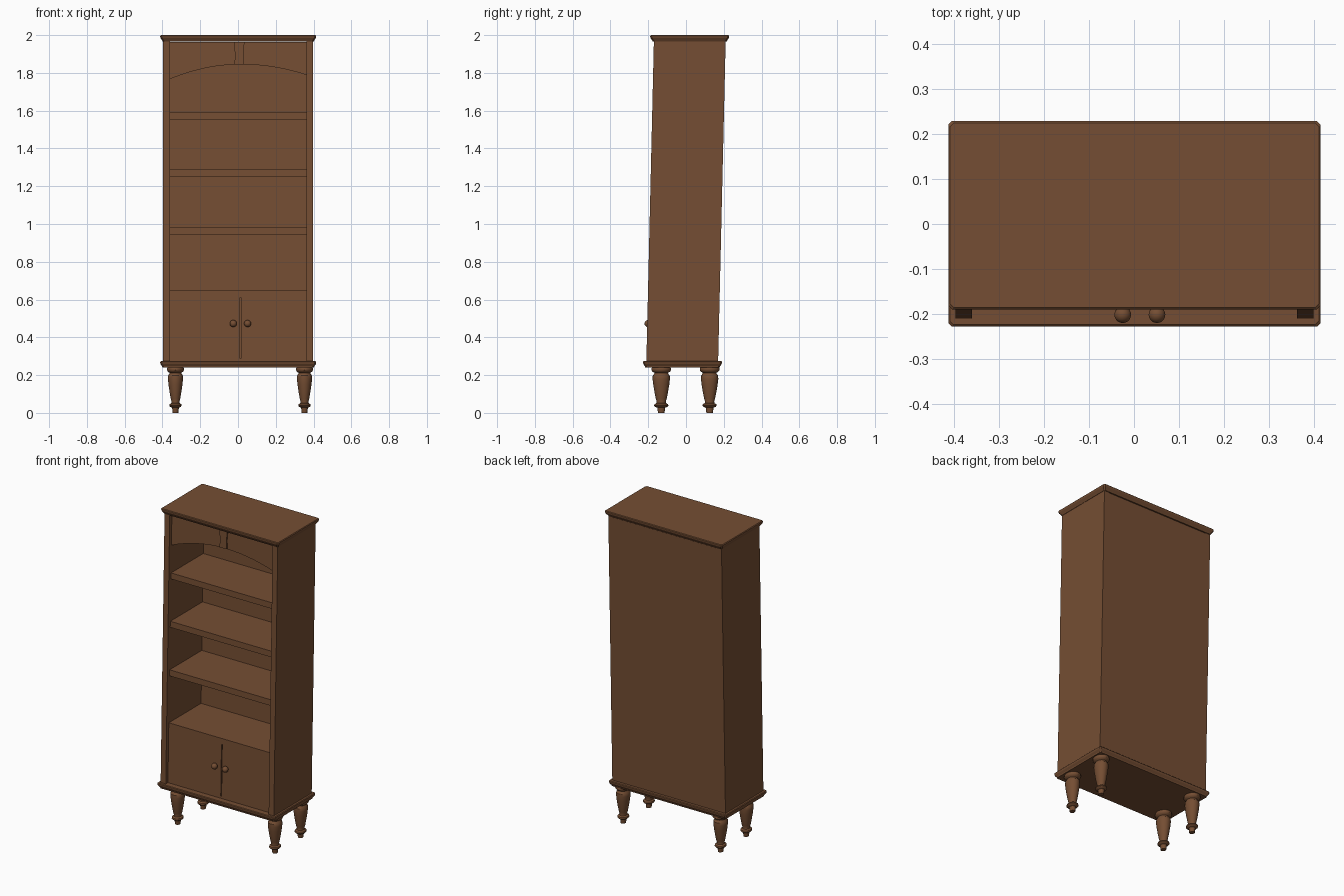
import bpy, bmesh, math

if "Cube" in bpy.data.objects:
    bpy.data.objects.remove(bpy.data.objects["Cube"])

wood = bpy.data.materials.new("walnut brown")
wood.diffuse_color = (0.178, 0.076, 0.033, 1)
wood.use_nodes = True
wood.node_tree.nodes["Principled BSDF"].inputs["Base Color"].default_value = wood.diffuse_color
CX = 0.002                      # slight sideways offset of the case


def lean(z):                    # the whole case leans back a little
    return (z - 1.12) * 0.0235


def finish(name, bm, smooth=False, shear=True):
    if shear:
        for v in bm.verts:
            v.co.y += lean(v.co.z)
    bmesh.ops.recalc_face_normals(bm, faces=bm.faces)
    me = bpy.data.meshes.new(name)
    bm.to_mesh(me)
    bm.free()
    ob = bpy.data.objects.new(name, me)
    bpy.context.collection.objects.link(ob)
    me.materials.append(wood)
    if smooth:
        bpy.ops.object.select_all(action='DESELECT')
        ob.select_set(True)
        bpy.context.view_layer.objects.active = ob
        bpy.ops.object.shade_smooth_by_angle(angle=math.radians(35))
    return ob


def box(name, x0, x1, y0, y1, z0, z1):
    bm = bmesh.new()
    bmesh.ops.create_cube(bm, size=1)
    for v in bm.verts:
        v.co = (x0 if v.co.x < 0 else x1, y0 if v.co.y < 0 else y1,
                z0 if v.co.z < 0 else z1)
    return finish(name, bm)


def prism(name, pts, y0, y1):   # front outline (x, z) extruded in depth
    bm = bmesh.new()
    f = bm.faces.new([bm.verts.new((x, y0, z)) for x, z in pts])
    r = bmesh.ops.extrude_face_region(bm, geom=[f])
    for v in r["geom"]:
        if isinstance(v, bmesh.types.BMVert):
            v.co.y = y1
    return finish(name, bm)


def moulding(name, cy, layers):  # stacked outlines with clipped corners
    bm = bmesh.new()
    rings = []
    for z, inset in layers:
        w, d, c = 0.413 - inset, 0.209 - inset, 0.008
        pts = [(w, c - d), (w, d - c), (w - c, d), (c - w, d),
               (-w, d - c), (-w, c - d), (c - w, -d), (w - c, -d)]
        rings.append([bm.verts.new((x + CX / 2, y + cy, z)) for x, y in pts])
    for a, b in zip(rings, rings[1:]):
        for i in range(8):
            j = (i + 1) % 8
            bm.faces.new((a[i], a[j], b[j], b[i]))
    bm.faces.new(rings[0])
    bm.faces.new(rings[-1])
    return finish(name, bm, shear=False)


def lathe(name, profile, n, cx, cy, sy):
    bm = bmesh.new()
    rings = [[bm.verts.new((cx + r * math.cos(2 * math.pi * i / n),
                            cy + sy * r * math.sin(2 * math.pi * i / n), z))
              for i in range(n)] for r, z in profile]
    for a, b in zip(rings, rings[1:]):
        for i in range(n):
            j = (i + 1) % n
            bm.faces.new((a[i], a[j], b[j], b[i]))
    bm.faces.new(rings[0])
    bm.faces.new(rings[-1])
    return finish(name, bm, smooth=True, shear=False)


# Top and base mouldings
moulding("top_board", 0.0195, [(1.965, 0.014), (1.972, 0.010), (1.984, 0.002),
                               (1.990, 0.0), (1.996, 0.0), (2.0, 0.004)])
moulding("base_board", -0.0185, [(0.240, 0.012), (0.247, 0.010), (0.258, 0.002),
                                 (0.264, 0.0), (0.270, 0.0), (0.274, 0.004)])

# Side panels and back
L, R = -0.36, 0.362
box("left_side", -0.396, L, -0.19, 0.19, 0.273, 1.966)
box("right_side", R, 0.398, -0.19, 0.19, 0.273, 1.966)
box("back_panel", L, R, 0.155, 0.19, 0.273, 1.962)

# Shelves
for i, z in enumerate((1.592, 1.288, 0.983, 0.65)):
    box(f"shelf_{i + 1}", L, R, -0.168, 0.155, z - 0.038, z)

# Cupboard doors with a narrow gap and knobs
MID = 0.013
box("bottom_rail", L, R, -0.168, 0.155, 0.273, 0.287)
box("left_door", L, MID - 0.003, -0.168, -0.145, 0.287, 0.612)
box("right_door", MID + 0.003, R, -0.168, -0.145, 0.287, 0.612)
for side, x in (("left", -0.025), ("right", 0.051)):
    bm = bmesh.new()
    bmesh.ops.create_uvsphere(bm, u_segments=20, v_segments=12, radius=0.0185)
    for v in bm.verts:
        v.co.x += x
        v.co.y -= 0.186
        v.co.z += 0.473
    finish(f"{side}_knob", bm, smooth=True)

# Arched valance and keystone
arch = [(L, 1.963), (R, 1.963)]
for i in range(25):
    x = R + (L - R) * i / 24
    t = (x - 0.015) / 0.36
    arch.append((x, 1.845 - (0.072 if t < 0 else 0.06) * t * t))
prism("arched_valance", arch, -0.168, -0.145)
prism("keystone", [(-0.022, 1.963), (0.034, 1.963), (0.029, 1.90), (0.031, 1.847),
                   (-0.018, 1.847), (-0.016, 1.90)], -0.176, -0.15)

# Turned legs
leg = [(0.015, 0.0), (0.018, 0.028), (0.027, 0.031), (0.033, 0.038), (0.031, 0.046),
       (0.022, 0.052), (0.021, 0.06), (0.025, 0.075), (0.031, 0.11), (0.037, 0.15),
       (0.040, 0.18), (0.039, 0.198), (0.033, 0.206), (0.031, 0.212),
       (0.040, 0.218), (0.045, 0.226), (0.045, 0.236), (0.042, 0.242)]
for side, x in (("left", -0.331), ("right", 0.352)):
    for end, y in (("front", -0.131), ("back", 0.125)):
        lathe(f"{end}_{side}_leg", leg, 24, x, y, 1.15)
